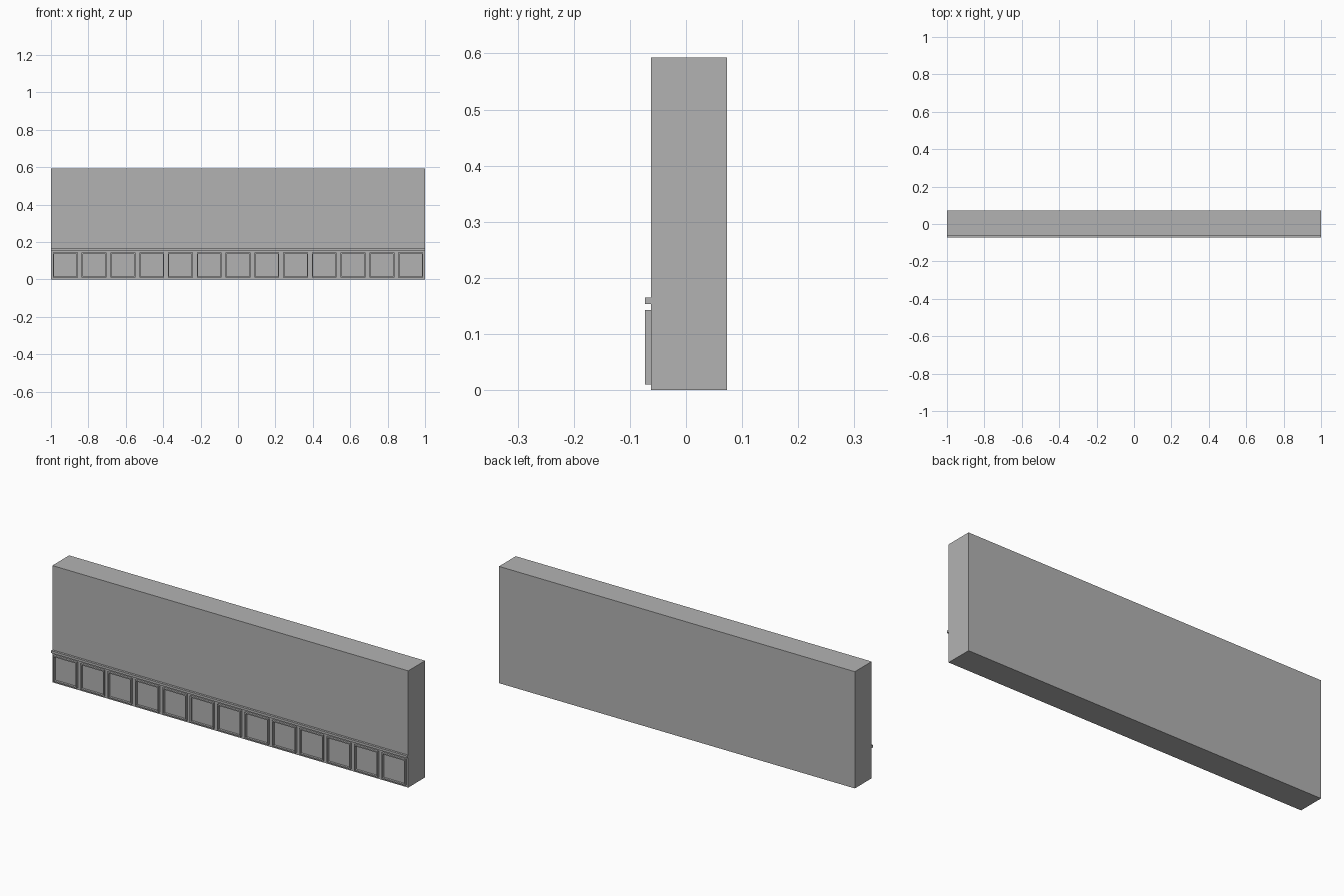
import bpy

if "Cube" in bpy.data.objects:
    bpy.data.objects.remove(bpy.data.objects["Cube"], do_unlink=True)

# Single plaster colour
plaster = bpy.data.materials.new("grey_plaster")
plaster.use_nodes = True
colour = (0.45, 0.45, 0.45, 1)
plaster.diffuse_color = colour
plaster.node_tree.nodes["Principled BSDF"].inputs["Base Color"].default_value = colour


def make_mesh(name, verts, faces):
    mesh = bpy.data.meshes.new(name)
    mesh.from_pydata(verts, [], faces)
    mesh.materials.append(plaster)
    obj = bpy.data.objects.new(name, mesh)
    bpy.context.collection.objects.link(obj)
    return obj


def box(name, x0, x1, y0, y1, z0, z1):
    verts = [(x, y, z) for x in (x0, x1) for y in (y0, y1) for z in (z0, z1)]
    faces = [(0, 1, 3, 2), (4, 6, 7, 5), (0, 4, 5, 1),
             (2, 3, 7, 6), (0, 2, 6, 4), (1, 5, 7, 3)]
    return make_mesh(name, verts, faces)


def square_frame(name, cx, cz, half, border, y0, y1):
    # Four corner rings: outer/inner at the front, outer/inner at the wall
    corners = [(-1, -1), (1, -1), (1, 1), (-1, 1)]
    verts = [(cx + sx * r, y, cz + sz * r)
             for y in (y0, y1) for r in (half, half - border) for sx, sz in corners]
    faces = []
    for i in range(4):
        j = (i + 1) % 4
        for a, b in ((0, 4), (4, 12), (12, 8), (8, 0)):
            faces.append((a + i, a + j, b + j, b + i))
    return make_mesh(name, verts, faces)


WALL_FRONT, TRIM_FRONT = -0.062, -0.073
PANELS = 13
PITCH = 2 / PANELS

# Wall slab and the rail above the panelling
box("wall", -1, 1, WALL_FRONT, 0.073, 0, 0.593)
box("dado_rail", -1, 1, TRIM_FRONT, WALL_FRONT, 0.153, 0.165)

# Row of square moulding frames
for k in range(PANELS):
    square_frame(f"panel_frame_{k + 1}", -1 + PITCH * (k + 0.5), 0.0765,
                 0.0663, 0.006, TRIM_FRONT, WALL_FRONT)
